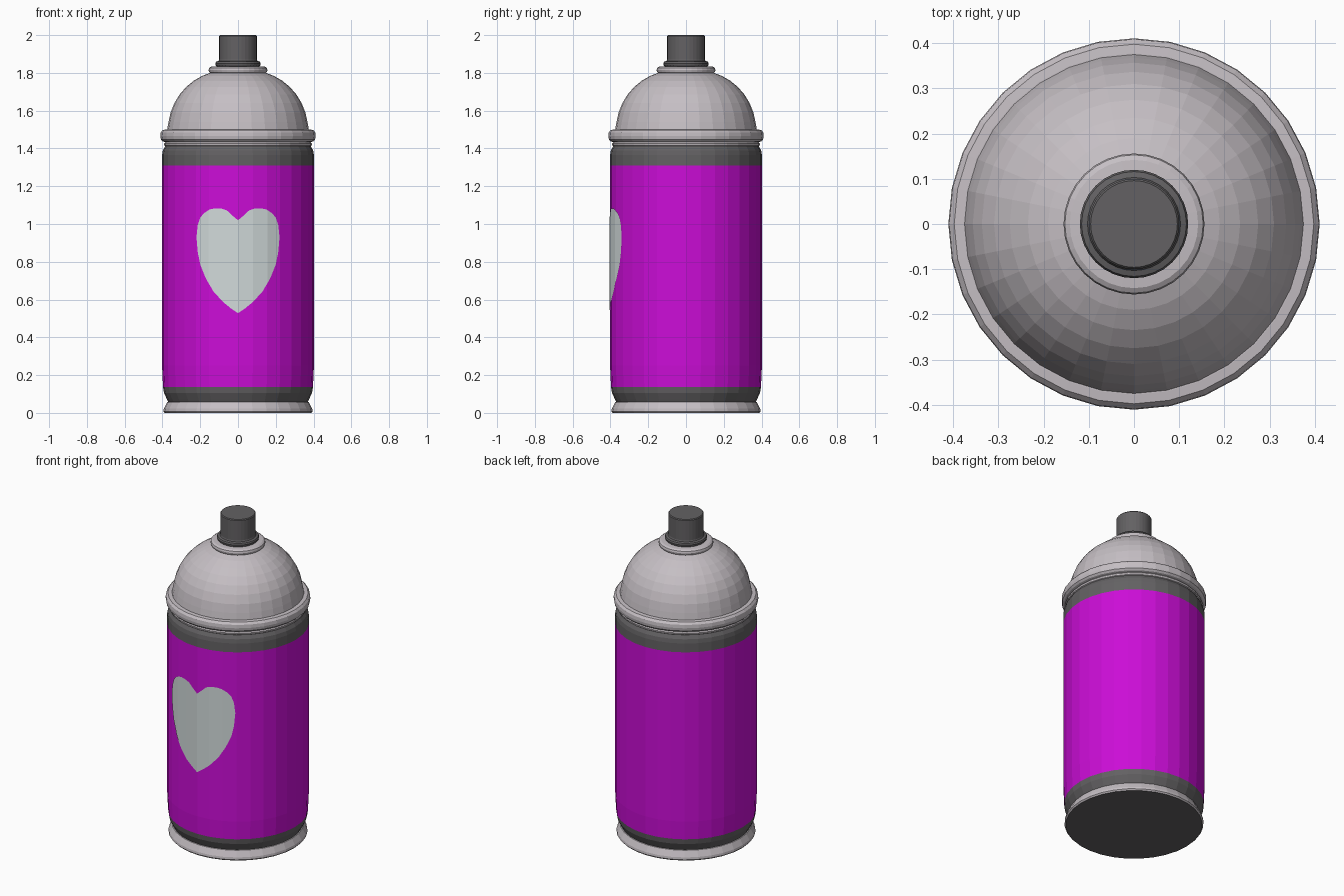
import bpy, bmesh, math

if "Cube" in bpy.data.objects:
    bpy.data.objects.remove(bpy.data.objects["Cube"])

SIDES = 32
BODY_R = 0.402


def material(name, rgb):
    m = bpy.data.materials.new(name)
    m.diffuse_color = (*rgb, 1)
    m.use_nodes = True
    m.node_tree.nodes["Principled BSDF"].inputs["Base Color"].default_value = m.diffuse_color
    return m


PURPLE = material("purple paint", (0.60, 0.004, 0.68))
SILVER = material("silver metal", (0.56, 0.52, 0.55))
DARK = material("dark grey", (0.125, 0.12, 0.125))
PALE = material("pale heart grey", (0.64, 0.70, 0.70))


def finish(name, bm, mats):
    mesh = bpy.data.meshes.new(name)
    bm.to_mesh(mesh)
    bm.free()
    for m in mats:
        mesh.materials.append(m)
    ob = bpy.data.objects.new(name, mesh)
    bpy.context.collection.objects.link(ob)
    return ob


def lathe(name, profile, mats, rule=None):
    """Spin (radius, height) points, bottom to top, and cap both ends."""
    bm = bmesh.new()
    rings = []
    for r, z in profile:
        rings.append([bm.verts.new((r * math.cos(2 * math.pi * i / SIDES),
                                    r * math.sin(2 * math.pi * i / SIDES), z))
                      for i in range(SIDES)])
    for a, b in zip(rings, rings[1:]):
        for i in range(SIDES):
            j = (i + 1) % SIDES
            bm.faces.new((a[i], a[j], b[j], b[i]))
    bm.faces.new(rings[0][::-1])
    bm.faces.new(rings[-1])
    if rule:
        for f in bm.faces:
            f.material_index = rule(f)
    return finish(name, bm, mats)


# Can body: purple band between dark ends
lathe("can_body", [(0.365, 0.05), (0.375, 0.07), (0.392, 0.105), (0.397, 0.137),
                   (BODY_R, 0.25), (BODY_R, 1.31), (BODY_R, 1.365), (0.398, 1.39),
                   (0.385, 1.412)],
      [DARK, PURPLE], lambda f: int(0.137 < f.calc_center_median().z < 1.31))

# Base rim with a dark underside
lathe("base_rim", [(0.388, 0.0), (0.395, 0.008), (0.393, 0.022), (0.383, 0.042),
                   (0.375, 0.058), (0.36, 0.06)],
      [SILVER, DARK], lambda f: int(f.normal.z < -0.95 or len(f.verts) > 4
                                    and f.calc_center_median().z < 0.01))

# Neck groove and rolled shoulder rim
lathe("shoulder_rim", [(0.375, 1.405), (0.39, 1.415), (0.392, 1.425), (0.385, 1.433),
                       (0.398, 1.437), (0.408, 1.447), (0.411, 1.465), (0.409, 1.485),
                       (0.398, 1.498), (0.378, 1.500)], [SILVER])

# Dome
lathe("dome", [(0.376, 1.495), (0.368, 1.54), (0.357, 1.59), (0.337, 1.64),
               (0.310, 1.685), (0.275, 1.725), (0.235, 1.758), (0.19, 1.784),
               (0.148, 1.80)], [SILVER])

# Valve collar
lathe("valve_collar", [(0.143, 1.795), (0.153, 1.805), (0.156, 1.815), (0.153, 1.826),
                       (0.142, 1.833), (0.12, 1.835)], [SILVER])

# Spray nozzle with its foot ring
lathe("spray_nozzle", [(0.11, 1.832), (0.118, 1.84), (0.120, 1.85), (0.116, 1.859),
                       (0.103, 1.863), (0.100, 1.87), (0.100, 1.995), (0.096, 2.0)], [DARK])


# Heart decal: thin sheet lying on the front facets of the body
TOP = [(0, 1.02), (0.03, 1.045), (0.06, 1.073), (0.085, 1.081), (0.12, 1.083), (0.15, 1.077),
       (0.18, 1.058), (0.2, 1.033), (0.213, 0.995), (0.22, 0.93)]
LOW = [(0, 0.528), (0.04, 0.555), (0.08, 0.588), (0.13, 0.643), (0.17, 0.711),
       (0.2, 0.785), (0.213, 0.85), (0.22, 0.93)]


def sample(pts, x):
    for (x0, z0), (x1, z1) in zip(pts, pts[1:]):
        if x <= x1:
            return z0 + (z1 - z0) * (x - x0) / (x1 - x0)
    return pts[-1][1]


step = 2 * math.pi / SIDES
R = BODY_R + 0.004
corners = [(R * math.sin(k * step), -R * math.cos(k * step)) for k in range(5)]
xs = sorted({p[0] for p in TOP + LOW} | {c[0] for c in corners if c[0] < 0.22})
bm = bmesh.new()
for side in (-1, 1):
    cols = [[bm.verts.new((side * x, sample(corners, x), sample(c, x))) for c in (LOW, TOP)]
            for x in xs[:-1]]
    tip = bm.verts.new((side * xs[-1], sample(corners, xs[-1]), 0.93))
    faces = [(a[0], b[0], b[1], a[1]) for a, b in zip(cols, cols[1:])]
    faces.append((cols[-1][0], tip, cols[-1][1]))
    for f in faces:
        bm.faces.new(f if side > 0 else f[::-1])
bmesh.ops.remove_doubles(bm, verts=bm.verts, dist=1e-5)
finish("heart_decal", bm, [PALE])
